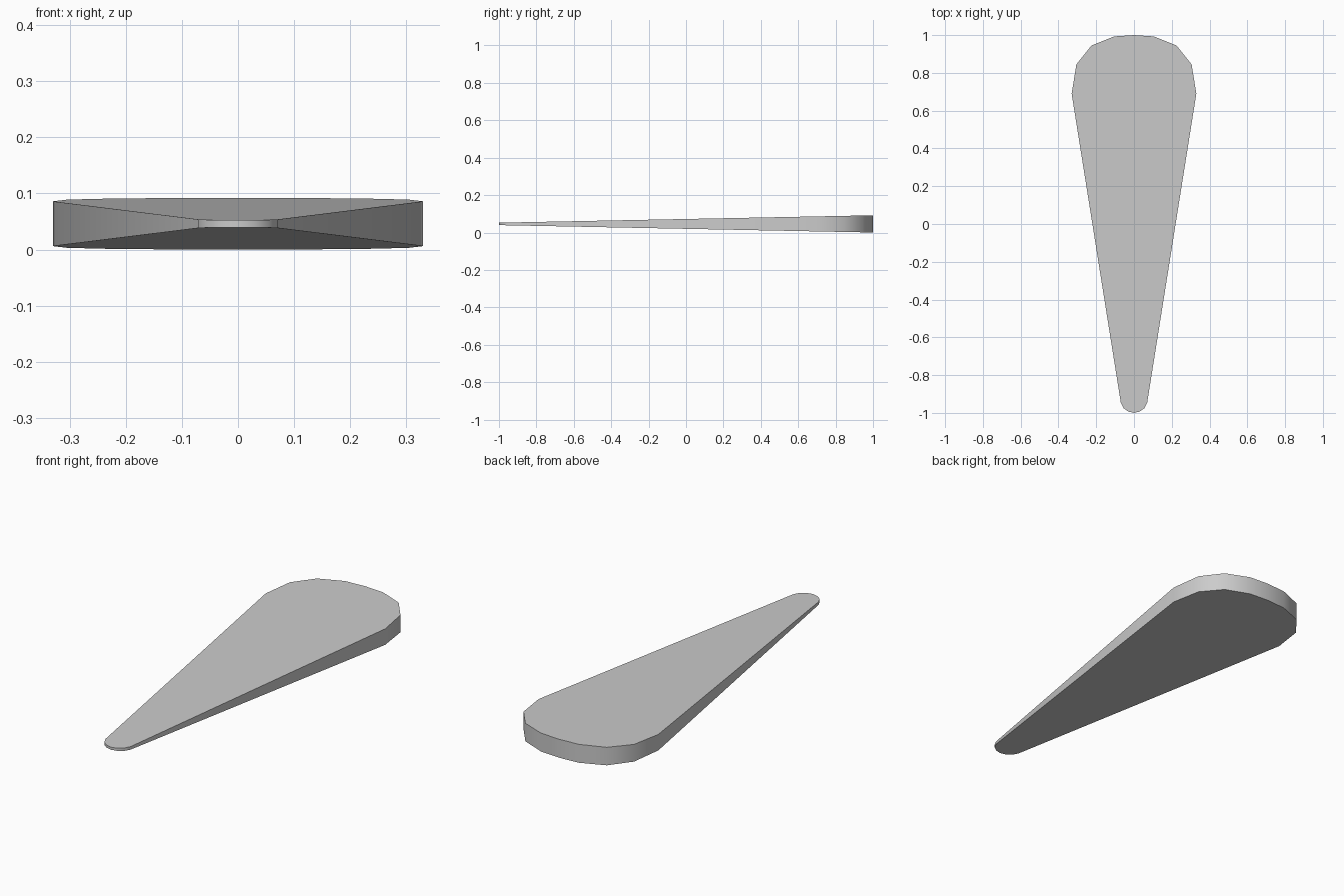
import bpy
import bmesh
from math import radians

cube = bpy.data.objects.get("Cube")
if cube:
    bpy.data.objects.remove(cube, do_unlink=True)

# Plain grey material
grey = bpy.data.materials.new("plain_grey")
grey.use_nodes = True
colour = (0.6, 0.6, 0.6, 1)
grey.diffuse_color = colour
grey.node_tree.nodes["Principled BSDF"].inputs["Base Color"].default_value = colour

# Half outline from the narrow tip to the broad rounded end
half = [(0, -1), (0.03, -0.993), (0.055, -0.975), (0.07, -0.945),
        (0.33, 0.69), (0.305, 0.845), (0.225, 0.945), (0.105, 0.993), (0, 1)]
outline = half + [(-x, y) for x, y in reversed(half[1:-1])]

MID = 0.046


def half_thickness(y):
    """The wedge thickens evenly towards the broad end."""
    return 0.0065 + (MID - 0.0065) * (y + 1) / 2


# Wedge: two sloping caps joined by a band of side faces
bm = bmesh.new()
bottom = [bm.verts.new((x, y, MID - half_thickness(y))) for x, y in outline]
top = [bm.verts.new((x, y, MID + half_thickness(y))) for x, y in outline]
bm.faces.new(top)
bm.faces.new(bottom[::-1])
for i in range(len(outline)):
    j = (i + 1) % len(outline)
    bm.faces.new((bottom[i], bottom[j], top[j], top[i]))
bmesh.ops.recalc_face_normals(bm, faces=bm.faces)

mesh = bpy.data.meshes.new("tapered_wedge")
bm.to_mesh(mesh)
bm.free()
mesh.materials.append(grey)
wedge = bpy.data.objects.new("tapered_wedge", mesh)
bpy.context.collection.objects.link(wedge)

# Smooth the rounded ends, keep the rims sharp
bpy.context.view_layer.objects.active = wedge
wedge.select_set(True)
bpy.ops.object.shade_smooth_by_angle(angle=radians(45))
